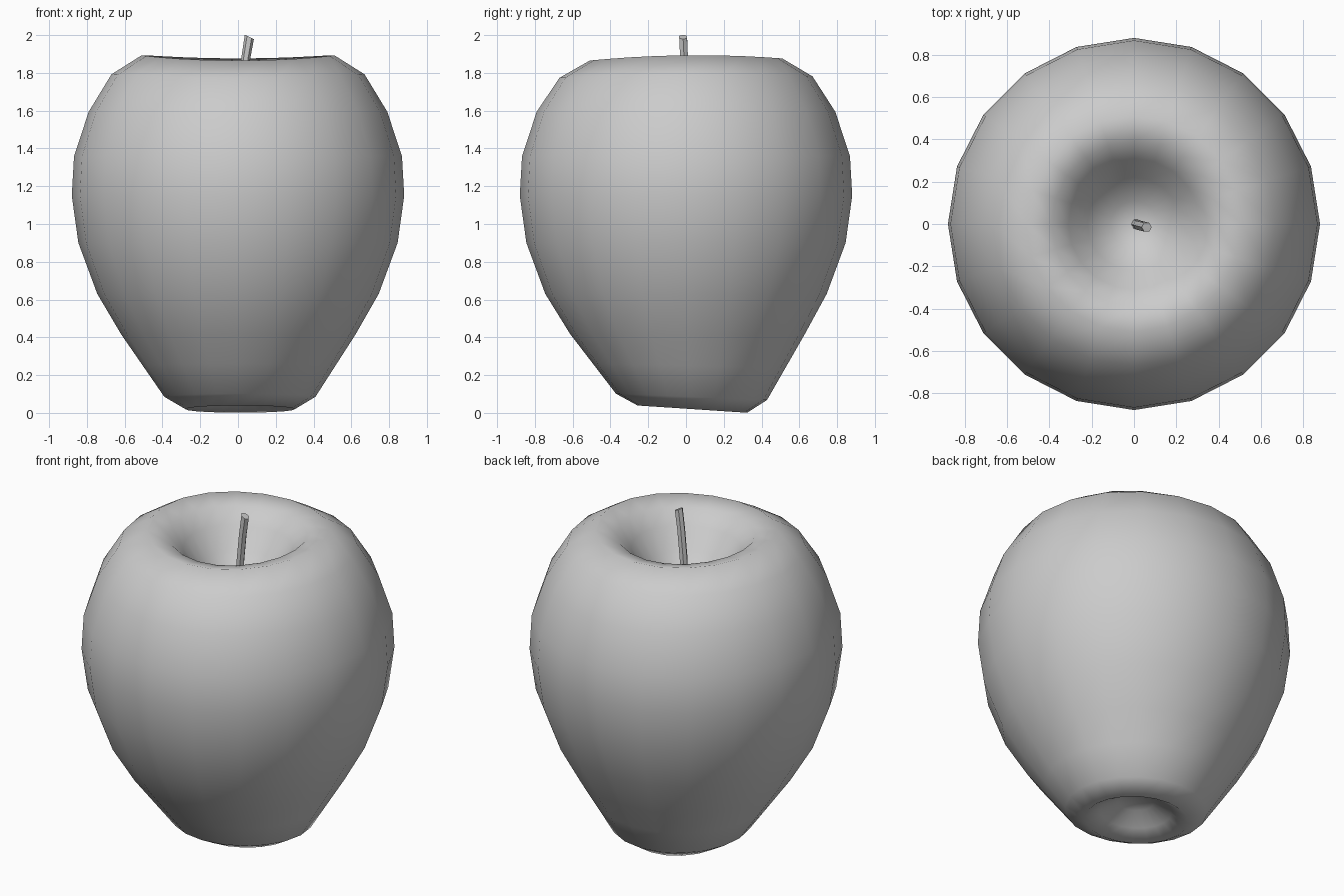
import bpy, bmesh, math
from mathutils import Vector

if "Cube" in bpy.data.objects:
    bpy.data.objects.remove(bpy.data.objects["Cube"])


def material(name, rgb):
    m = bpy.data.materials.new(name)
    m.diffuse_color = (*rgb, 1)
    m.use_nodes = True
    m.node_tree.nodes["Principled BSDF"].inputs["Base Color"].default_value = m.diffuse_color
    return m


def ringed_mesh(name, rings, mat, angle):
    """Skin a list of rings; a ring with one point closes the end."""
    bm = bmesh.new()
    loops = [[bm.verts.new(p) for p in ring] for ring in rings]
    for a, b in zip(loops, loops[1:]):
        n = max(len(a), len(b))
        for i in range(n):
            j = (i + 1) % n
            if len(a) == 1:
                bm.faces.new((a[0], b[j], b[i]))
            elif len(b) == 1:
                bm.faces.new((a[i], a[j], b[0]))
            else:
                bm.faces.new((a[i], a[j], b[j], b[i]))
    bmesh.ops.recalc_face_normals(bm, faces=bm.faces)
    me = bpy.data.meshes.new(name)
    bm.to_mesh(me)
    bm.free()
    me.materials.append(mat)
    ob = bpy.data.objects.new(name, me)
    bpy.context.collection.objects.link(ob)
    bpy.ops.object.select_all(action='DESELECT')
    ob.select_set(True)
    bpy.context.view_layer.objects.active = ob
    bpy.ops.object.shade_smooth_by_angle(angle=math.radians(angle))
    return ob


grey = material("light_grey", (0.6, 0.6, 0.6))

# Apple body: profile (radius, height) from the bottom dimple to the stem cavity
profile = [(0, .16), (.10, .14), (.20, .075), (.29, .02), (.40, .085),
           (.51, .25), (.62, .415), (.745, .63), (.845, .9), (.88, 1.15),
           (.868, 1.36), (.79, 1.595), (.67, 1.785), (.51, 1.882),
           (.39, 1.85), (.31, 1.77), (.22, 1.65), (.11, 1.55), (0, 1.52)]
SIDES = 20


def body_ring(r, z):
    if r == 0:
        return [(0, 0, z)]
    low = max(0, 1 - z / 0.5)                    # bottom leans to the back
    high = max(0, (z - 1.6) / 0.3) if r > .25 else 0   # rim rises at the sides
    ring = []
    for i in range(SIDES):
        t = 2 * math.pi * i / SIDES
        dz = -.02 * low * math.sin(t) * min(1, r / .29)
        dz += high * (.012 * math.cos(2 * t) + .006 * math.sin(t))
        ring.append((r * math.cos(t) + .012 * low,
                     r * math.sin(t) + .035 * low, max(0, z + dz)))
    return ring


ringed_mesh("apple_body", [body_ring(r, z) for r, z in profile], grey, 80)

# Stem: thin six-sided stalk leaning to the right
path = [(0.01, 0, 1.50), (0.02, -.005, 1.7), (0.04, -.01, 1.87), (0.06, -.015, 1.99)]
stem = []
for k, (x, y, z) in enumerate(path):
    stem.append([(x + .024 * math.cos(a), y + .024 * math.sin(a),
                  z - (.012 * math.cos(a) if k == 3 else 0))
                 for a in (math.pi * i / 3 for i in range(6))])
stem.append([(.06, -.015, 1.99)])
ringed_mesh("stem", stem, grey, 50)
